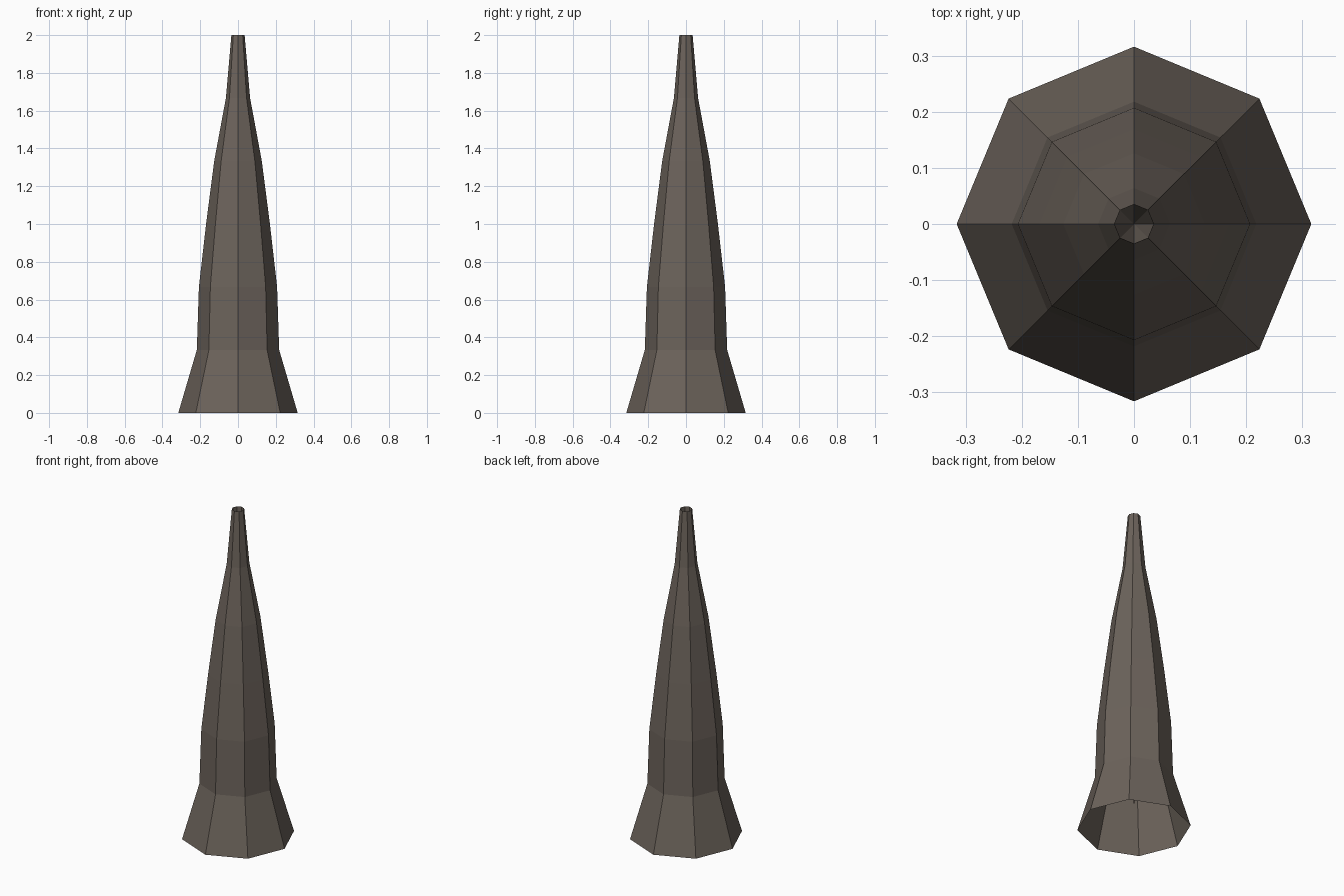
import bpy, bmesh
from math import cos, sin, pi

if "Cube" in bpy.data.objects:
    bpy.data.objects.remove(bpy.data.objects["Cube"])

SIDES = 8
# (radius, height) of each ring, bottom to top
PROFILE = [(0.316, 0), (0.218, 0.333), (0.207, 0.667), (0.169, 1.0),
           (0.126, 1.333), (0.064, 1.667), (0.035, 2.0)]
HOLLOW_TIP = 0.08

bm = bmesh.new()

# Outer flared octagonal wall, open at the bottom
rings = [[bm.verts.new((r * cos(2 * pi * i / SIDES), r * sin(2 * pi * i / SIDES), z))
          for i in range(SIDES)] for r, z in PROFILE]
for low, high in zip(rings, rings[1:]):
    for i in range(SIDES):
        j = (i + 1) % SIDES
        bm.faces.new((low[i], low[j], high[j], high[i]))

# Narrow conical hollow sinking from the top rim to a point
tip = bm.verts.new((0, 0, HOLLOW_TIP))
for i in range(SIDES):
    bm.faces.new((rings[-1][i], rings[-1][(i + 1) % SIDES], tip))

mesh = bpy.data.meshes.new("spire")
bm.to_mesh(mesh)
bm.free()
spire = bpy.data.objects.new("spire", mesh)
bpy.context.collection.objects.link(spire)

# Brown-grey stone colour
stone = bpy.data.materials.new("stone")
stone.diffuse_color = (0.15, 0.125, 0.105, 1)
stone.use_nodes = True
stone.node_tree.nodes["Principled BSDF"].inputs["Base Color"].default_value = stone.diffuse_color
mesh.materials.append(stone)
